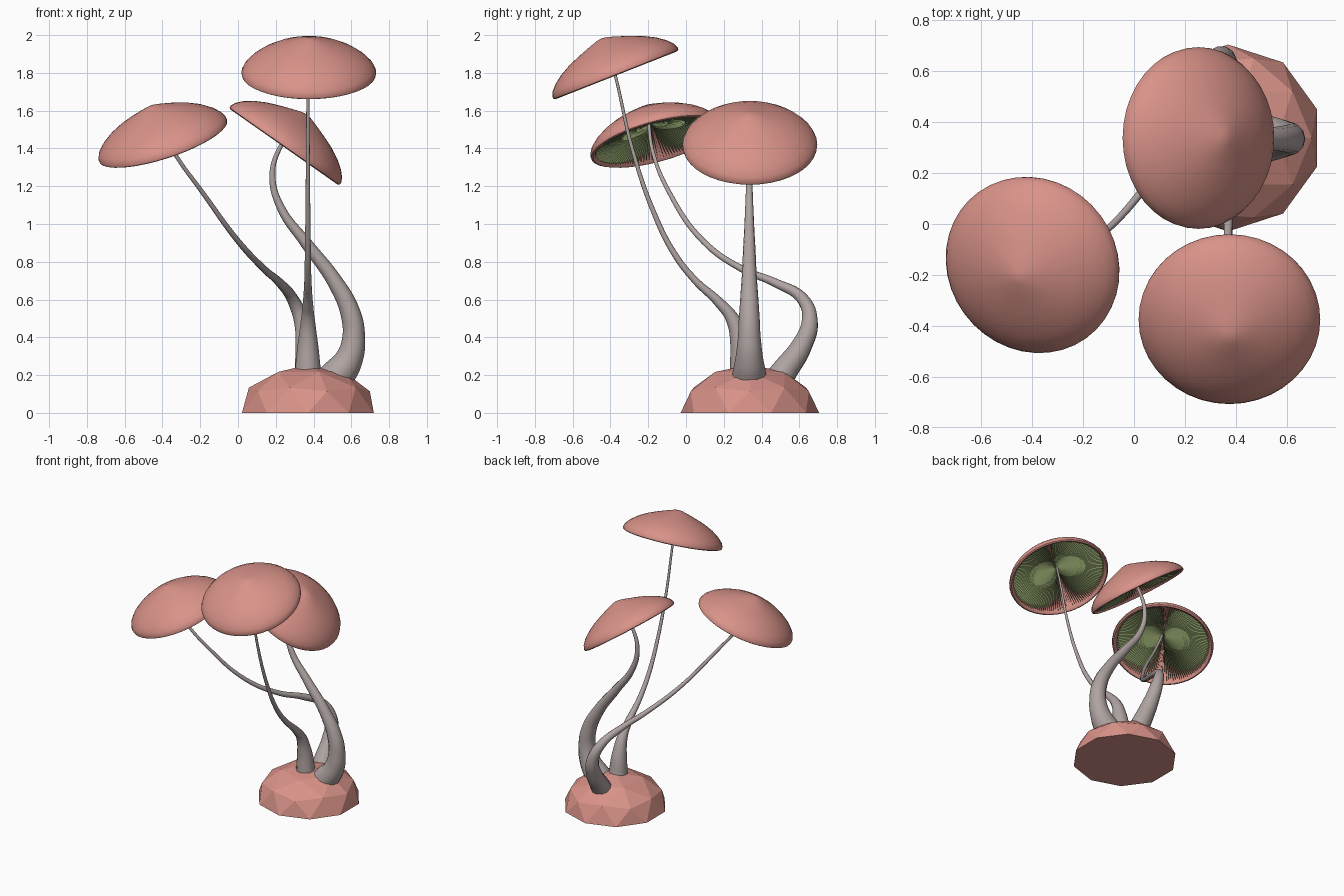
import bpy, bmesh, math
from mathutils import Vector

if "Cube" in bpy.data.objects:
    bpy.data.objects.remove(bpy.data.objects["Cube"])


def material(name, rgb):
    m = bpy.data.materials.new(name)
    m.diffuse_color = (*rgb, 1)
    m.use_nodes = True
    m.node_tree.nodes["Principled BSDF"].inputs["Base Color"].default_value = m.diffuse_color
    return m


PINK = material("dusty_pink", (0.69, 0.29, 0.25))
GREY = material("warm_grey", (0.43, 0.37, 0.36))
OLIVE = material("olive_green", (0.17, 0.22, 0.09))


def finish(bm, name, mat, smooth=False):
    me = bpy.data.meshes.new(name)
    bm.to_mesh(me)
    bm.free()
    me.materials.append(mat)
    ob = bpy.data.objects.new(name, me)
    bpy.context.collection.objects.link(ob)
    if smooth:
        activate(ob)
        bpy.ops.object.shade_smooth_by_angle(angle=math.radians(50))
    return ob


def activate(ob):
    bpy.ops.object.select_all(action='DESELECT')
    ob.select_set(True)
    bpy.context.view_layer.objects.active = ob


def place(ob, centre, normal):
    ob.location = centre
    ob.rotation_mode = 'QUATERNION'
    ob.rotation_quaternion = Vector((0, 0, 1)).rotation_difference(Vector(normal))


# Cap section (radius, height): outer dome, flat rim, hollow underside
OUTER = [(0, .208), (.03, .203), (.08, .187), (.15, .162), (.21, .138), (.27, .106),
         (.315, .073), (.345, .041), (.357, .015), (.355, .002)]
INNER = [(.345, -.003), (.333, .003), (.325, .02), (.26, .085), (.13, .14), (0, .16)]


def make_cap(name, centre, normal, segs=40):
    bm = bmesh.new()
    rings = []
    for r, h in OUTER + INNER:
        count = segs if r else 1
        rings.append([bm.verts.new((r * math.cos(math.tau * i / segs),
                                    r * math.sin(math.tau * i / segs), h))
                      for i in range(count)])
    for a, b in zip(rings, rings[1:]):
        for i in range(segs):
            j = (i + 1) % segs
            quad = [a[i % len(a)], b[i % len(b)], b[j % len(b)], a[j % len(a)]]
            bm.faces.new(list(dict.fromkeys(quad)))
    bmesh.ops.recalc_face_normals(bm, faces=bm.faces)
    place(finish(bm, name, PINK, True), centre, normal)


# Thin radial gills hanging inside the hollow
def make_gills(name, centre, normal, count=130):
    bm = bmesh.new()
    fin = [(.012, .1), (.13, .078), (.25, .035), (.328, .008),
           (.325, .02), (.26, .085), (.13, .14), (.012, .158)]
    for k in range(count):
        c, s = math.cos(math.tau * k / count), math.sin(math.tau * k / count)
        v = [bm.verts.new((r * c, r * s, h)) for r, h in fin]
        for i in range(3):
            bm.faces.new((v[i], v[i + 1], v[6 - i], v[7 - i]))
    place(finish(bm, name, OLIVE), centre, normal)


# Curved tapering stem: points are x, y, z, radius
def make_stem(name, points):
    cu = bpy.data.curves.new(name, 'CURVE')
    cu.dimensions = '3D'
    cu.bevel_depth = 1
    cu.bevel_resolution = 4
    cu.resolution_u = 8
    cu.use_fill_caps = True
    sp = cu.splines.new('BEZIER')
    sp.radius_interpolation = 'CARDINAL'
    sp.bezier_points.add(len(points) - 1)
    for bp, (x, y, z, r) in zip(sp.bezier_points, points):
        bp.co = (x, y, z)
        bp.radius = r
        bp.handle_left_type = bp.handle_right_type = 'AUTO'
    cu.materials.append(GREY)
    ob = bpy.data.objects.new(name, cu)
    bpy.context.collection.objects.link(ob)
    activate(ob)
    bpy.ops.object.convert(target='MESH')
    bpy.ops.object.shade_smooth_by_angle(angle=math.radians(50))


# Faceted half-ball base
bm = bmesh.new()
bmesh.ops.create_icosphere(bm, subdivisions=2, radius=1)
bmesh.ops.bisect_plane(bm, geom=bm.verts[:] + bm.edges[:] + bm.faces[:], dist=1e-4,
                       plane_co=(0, 0, 0), plane_no=(0, 0, 1), clear_inner=True)
bmesh.ops.holes_fill(bm, edges=[e for e in bm.edges if e.is_boundary], sides=0)
for v in bm.verts:
    v.co = (0.37 + v.co.x * .367, 0.338 + v.co.y * .367, v.co.z * .255)
bmesh.ops.recalc_face_normals(bm, faces=bm.faces)
finish(bm, "base_mound", PINK)

# Caps with their gills: centre of rim, tilt direction
CAPS = {"tall": ((.375, -.37, 1.79), (0, -.366, .93)),
        "left": ((-.395, -.158, 1.435), (-.30, -.25, .92)),
        "back": ((.245, .338, 1.41), (.574, 0, .82))}
for key, (centre, normal) in CAPS.items():
    make_cap(key + "_cap", centre, normal)
    make_gills(key + "_gills", centre, normal)

# Stems, from inside the base up to the cap hollow
make_stem("tall_stem", [
    (.37, .31, .13, .078), (.37, .30, .23, .068), (.37, .285, .38, .052),
    (.37, .245, .50, .036), (.37, .17, .59, .026), (.37, .05, .70, .019),
    (.37, -.06, .84, .016), (.37, -.17, 1.06, .013), (.37, -.285, 1.4, .010),
    (.37, -.37, 1.77, .008), (.37, -.41, 1.92, .008)])
make_stem("left_stem", [
    (.38, .46, .13, .08), (.37, .52, .22, .07), (.36, .61, .35, .056),
    (.34, .655, .48, .044), (.29, .62, .60, .032), (.22, .47, .69, .023),
    (.14, .30, .76, .018), (0, .09, .91, .015), (-.19, -.09, 1.17, .012),
    (-.34, -.175, 1.38, .010), (-.43, -.20, 1.55, .009)])
make_stem("back_stem", [
    (.46, .335, .12, .098), (.52, .335, .19, .092), (.585, .335, .28, .075),
    (.612, .335, .39, .061), (.595, .335, .53, .053), (.51, .335, .70, .041),
    (.36, .335, .90, .031), (.23, .335, 1.08, .022), (.182, .335, 1.25, .016),
    (.215, .335, 1.39, .012), (.32, .335, 1.53, .010)])
